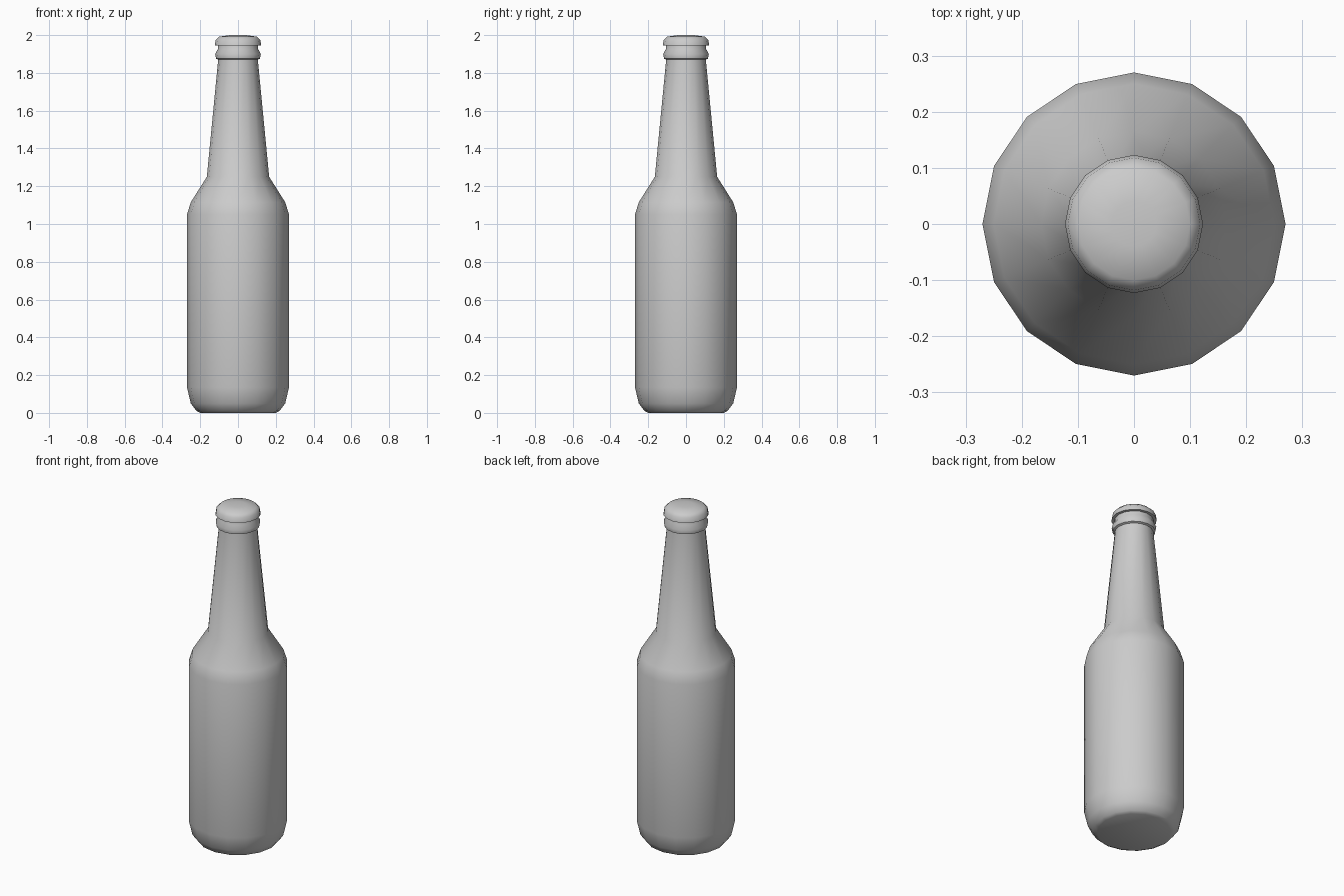
import bpy, bmesh, math

if "Cube" in bpy.data.objects:
    bpy.data.objects.remove(bpy.data.objects["Cube"])

SIDES = 16

def lathe(name, profile, angle):
    """Revolve (radius, z) points, closing both ends with a flat face."""
    bm = bmesh.new()
    rings = []
    for r, z in profile:
        rings.append([bm.verts.new((r * math.cos(2 * math.pi * i / SIDES),
                                    r * math.sin(2 * math.pi * i / SIDES), z))
                      for i in range(SIDES)])
    for a, b in zip(rings, rings[1:]):
        for i in range(SIDES):
            j = (i + 1) % SIDES
            bm.faces.new((a[i], a[j], b[j], b[i]))
    bm.faces.new(rings[0][::-1])
    bm.faces.new(rings[-1])
    bmesh.ops.recalc_face_normals(bm, faces=bm.faces)
    mesh = bpy.data.meshes.new(name)
    bm.to_mesh(mesh)
    bm.free()
    obj = bpy.data.objects.new(name, mesh)
    bpy.context.collection.objects.link(obj)
    bpy.ops.object.select_all(action='DESELECT')
    obj.select_set(True)
    bpy.context.view_layer.objects.active = obj
    bpy.ops.object.shade_smooth_by_angle(angle=math.radians(angle))
    return obj

# Bottle: base, body, shoulder, tapering neck and collar ring
lathe("bottle", [(0.20, 0.0), (0.22, 0.01), (0.25, 0.05), (0.27, 0.135),
                 (0.27, 1.05), (0.25, 1.115), (0.165, 1.25), (0.105, 1.87),
                 (0.116, 1.875), (0.121, 1.90), (0.107, 1.925),
                 (0.105, 1.96)], 40)

# Cap: slightly flared skirt with a shallow domed top
lathe("cap", [(0.105, 1.945), (0.123, 1.945), (0.118, 1.975),
              (0.10, 1.992), (0.04, 2.0)], 40)
